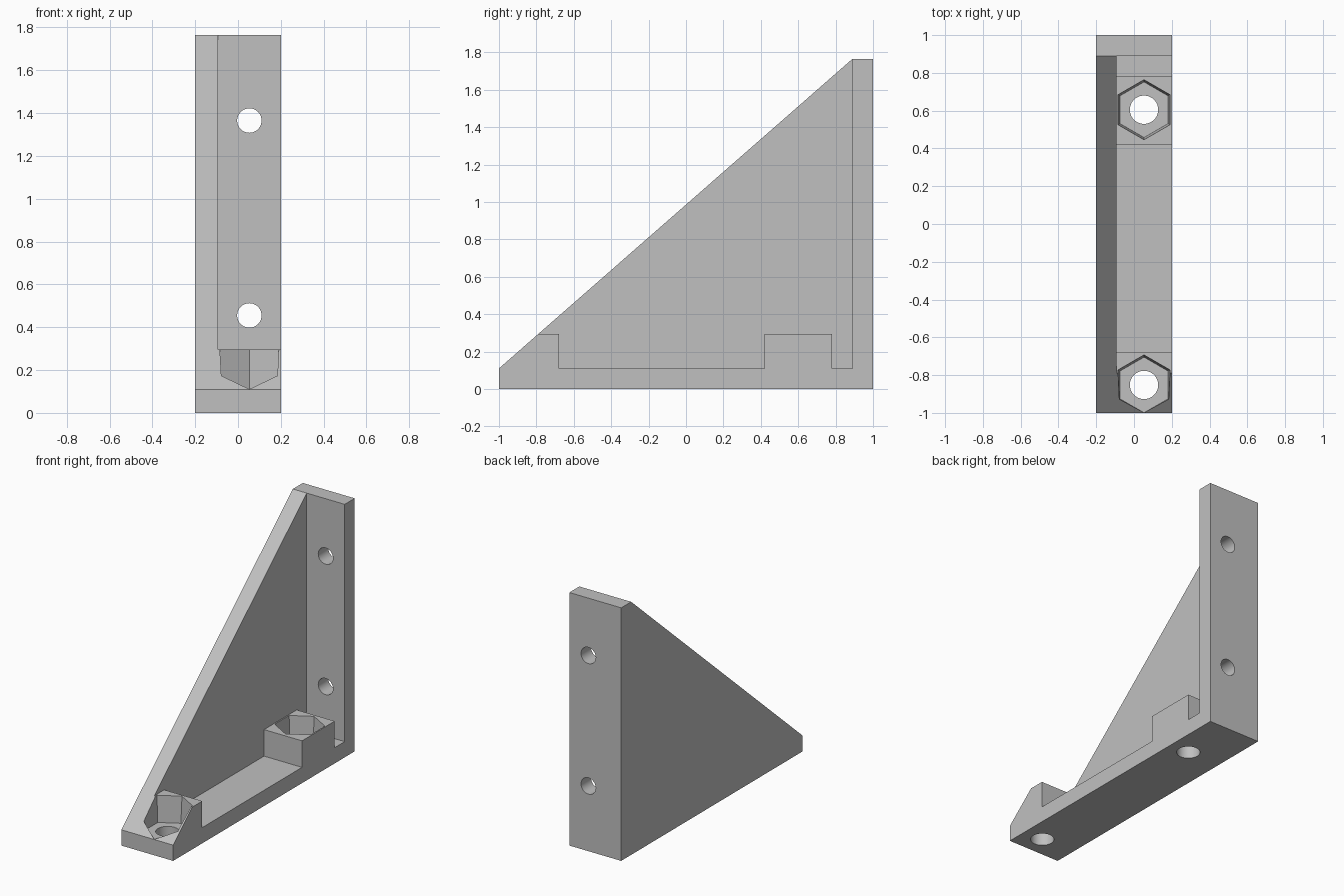
import bpy, bmesh, math
from mathutils import Vector

cube = bpy.data.objects.get("Cube")
if cube:
    bpy.data.objects.remove(cube, do_unlink=True)

grey = bpy.data.materials.new("plain grey")
grey.use_nodes = True
colour = (0.53, 0.53, 0.53, 1)
grey.diffuse_color = colour
grey.node_tree.nodes["Principled BSDF"].inputs["Base Color"].default_value = colour


def loft(name, ring_a, ring_b):
    """Closed solid between two matching rings of points."""
    bm = bmesh.new()
    a = [bm.verts.new(p) for p in ring_a]
    b = [bm.verts.new(p) for p in ring_b]
    bm.faces.new(a)
    bm.faces.new(b)
    for i in range(len(a)):
        j = (i + 1) % len(a)
        bm.faces.new((a[i], a[j], b[j], b[i]))
    bmesh.ops.recalc_face_normals(bm, faces=bm.faces)
    mesh = bpy.data.meshes.new(name)
    bm.to_mesh(mesh)
    bm.free()
    mesh.materials.append(grey)
    obj = bpy.data.objects.new(name, mesh)
    bpy.context.collection.objects.link(obj)
    return obj


def extrude(name, profile, x0, x1):
    """Extrude a side (y, z) profile along x."""
    return loft(name, [(x0, y, z) for y, z in profile],
                [(x1, y, z) for y, z in profile])


def tube(name, start, end, r0, r1, sides):
    """Prism or cone along z or y, with a corner pointing along the other axis."""
    start, end = Vector(start), Vector(end)
    side = Vector((0, 1, 0)) if abs(end.z - start.z) > abs(end.y - start.y) else Vector((0, 0, 1))

    def ring(centre, r):
        angles = [2 * math.pi * i / sides for i in range(sides)]
        return [centre + r * (side * math.cos(t) + Vector((1, 0, 0)) * math.sin(t)) for t in angles]
    return loft(name, ring(start, r0), ring(end, r1))


def cut(target, cutter):
    cutter.hide_render = True
    mod = target.modifiers.new("cut", 'BOOLEAN')
    mod.operation, mod.solver, mod.object = 'DIFFERENCE', 'EXACT', cutter
    bpy.context.view_layer.objects.active = target
    bpy.ops.object.modifier_apply(modifier=mod.name)
    bpy.data.objects.remove(cutter, do_unlink=True)


BASE, BOSS, TOP, BACK = 0.11, 0.295, 1.765, 0.89
HOLE_X, WALL_X = 0.053, -0.093

# Full wedge silhouette
bracket = extrude("corner_bracket",
                  [(-1, 0), (1, 0), (1, TOP), (BACK, TOP), (-1, BASE)], -0.2, 0.2)

# Open side: leaves the side web, base, back plate and two nut bosses
cut(bracket, extrude("recess_cutter",
    [(BACK, 2), (BACK, BASE), (0.78, BASE), (0.78, BOSS), (0.42, BOSS), (0.42, BASE),
     (-0.68, BASE), (-0.68, BOSS), (-1.5, BOSS), (-1.5, 2)], WALL_X, 0.5))

# Tapered hexagonal nut pockets with bolt holes through the base
for y in (-0.852, 0.605):
    cut(bracket, tube("pocket_cutter", (HOLE_X, y, BASE), (HOLE_X, y, BOSS + 0.005), 0.147, 0.159, 6))
    cut(bracket, tube("base_hole_cutter", (HOLE_X, y, -0.1), (HOLE_X, y, 0.2), 0.075, 0.075, 48))

# Bolt holes through the back plate
for z in (0.455, 1.365):
    cut(bracket, tube("back_hole_cutter", (HOLE_X, 0.8, z), (HOLE_X, 1.1, z), 0.057, 0.057, 48))

bpy.ops.object.select_all(action='DESELECT')
bracket.select_set(True)
bpy.context.view_layer.objects.active = bracket
bpy.ops.object.shade_smooth_by_angle(angle=math.radians(30))
